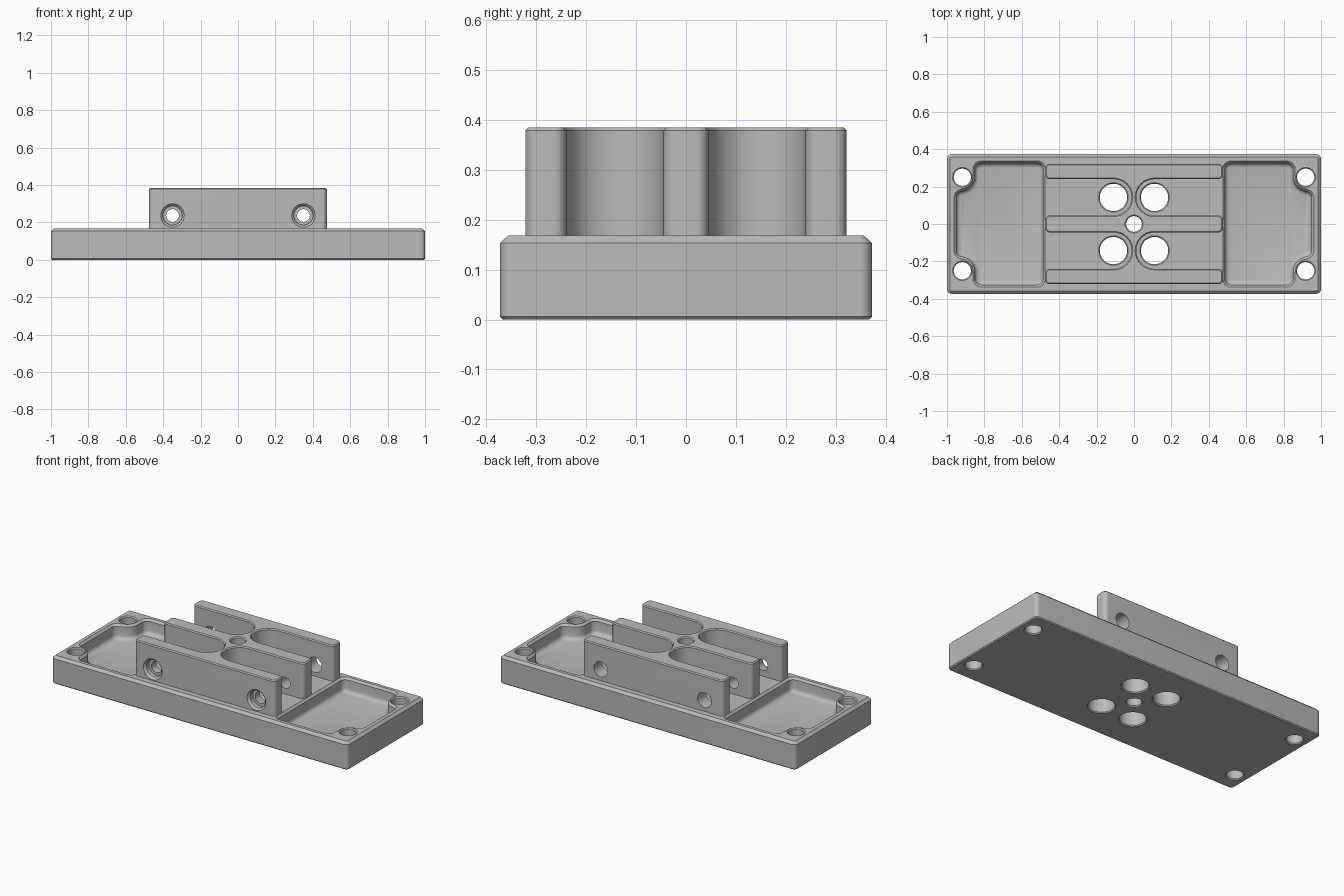
import bpy, bmesh, math
from mathutils import Matrix, Vector

if "Cube" in bpy.data.objects:
    bpy.data.objects.remove(bpy.data.objects["Cube"], do_unlink=True)

# Single metal colour
metal = bpy.data.materials.new("grey_metal")
metal.use_nodes = True
colour = (0.5, 0.5, 0.5, 1)
metal.diffuse_color = colour
metal.node_tree.nodes["Principled BSDF"].inputs["Base Color"].default_value = colour


def rounded(corners, steps=8):
    """Round a counter-clockwise right-angled outline of (x, y, radius); gives points and normals."""
    result = []
    for i, (x, y, r) in enumerate(corners):
        p = Vector((x, y))
        u = (Vector(corners[i - 1][:2]) - p).normalized()
        v = (Vector(corners[(i + 1) % len(corners)][:2]) - p).normalized()
        side = 1 if (-u).cross(v) > 0 else -1
        for k in range(steps + 1):
            t = math.pi / 2 * k / steps
            d = -(math.cos(t) * v + math.sin(t) * u)
            point = p + r * (u + v) + r * d
            if not result or (point - result[-1][0]).length > 1e-5:
                result.append((point, d * side))
    if (result[0][0] - result[-1][0]).length < 1e-5:
        result.pop()
    return result


def rect(w, h, r):
    return rounded([(w, -h, r), (w, h, r), (-w, h, r), (-w, -h, r)])


def circle(x, y, r):
    return [(p + Vector((x, y)), n) for p, n in rect(r, r, r)]


def mirror_x(corners):
    return [(-c[0], *c[1:]) for c in reversed(corners)]


def loft(name, outline, layers, matrix=Matrix()):
    """Stack the outline at each (height, inset) layer into a closed solid."""
    bm = bmesh.new()
    rings = [[bm.verts.new((*(p - n * inset), z)) for p, n in outline] for z, inset in layers]
    count = len(outline)
    for low, high in zip(rings, rings[1:]):
        for i in range(count):
            j = (i + 1) % count
            bm.faces.new((low[i], low[j], high[j], high[i]))
    bm.faces.new(rings[0][::-1])
    bm.faces.new(rings[-1])
    bm.transform(matrix)
    bmesh.ops.recalc_face_normals(bm, faces=bm.faces)
    mesh = bpy.data.meshes.new(name)
    bm.to_mesh(mesh)
    bm.free()
    mesh.materials.append(metal)
    obj = bpy.data.objects.new(name, mesh)
    bpy.context.collection.objects.link(obj)
    return obj


def carve(obj, cutters):
    """Cut every cutter from the part, then shade it."""
    for cutter in cutters:
        cutter.hide_render = True
        mod = obj.modifiers.new("cut", "BOOLEAN")
        mod.operation = "DIFFERENCE"
        mod.solver = "EXACT"
        mod.object = cutter
    bpy.context.view_layer.update()
    graph = bpy.context.evaluated_depsgraph_get()
    baked = bpy.data.meshes.new_from_object(obj.evaluated_get(graph))
    obj.modifiers.clear()
    obj.data = baked
    for cutter in cutters:
        bpy.data.objects.remove(cutter, do_unlink=True)
    bpy.ops.object.select_all(action="DESELECT")
    obj.select_set(True)
    bpy.context.view_layer.objects.active = obj
    bpy.ops.object.shade_smooth_by_angle(angle=math.radians(30))


TOP, BLOCK_TOP = 0.168, 0.385

# Base plate with chamfered rim
plate = loft("base_plate", rect(1, 0.373, 0.025),
             [(0, 0.006), (0.006, 0), (0.153, 0), (TOP, 0.016)])

# Recessed end pockets, stepped around the corner bosses
half = [(0.487, -0.325, 0.03), (0.85, -0.325, 0.035), (0.85, -0.175, 0.08), (0.95, -0.175, 0.035)]
pocket = half + [(x, -y, r) for x, y, r in reversed(half)]
pocket_layers = [(0.08, 0.022), (0.083, 0.011), (0.091, 0.003), (0.102, 0),
                 (0.156, 0), (TOP, -0.012), (0.2, -0.012)]
cutters = [loft("pocket_cutter", rounded(c), pocket_layers) for c in (pocket, mirror_x(pocket))]

# Corner screw holes, main holes and the centre hole
hole_layers = [(-0.01, -0.016), (0.006, 0), (0.162, 0), (0.182, -0.02)]
holes = [(0, 0, 0.042)]
for sx in (-1, 1):
    for sy in (-1, 1):
        holes += [(sx * 0.918, sy * 0.25, 0.046), (sx * 0.11, sy * 0.142, 0.073)]
cutters += [loft("hole_cutter", circle(*h), hole_layers) for h in holes]
carve(plate, cutters)

# Central block with three fins and round-ended slots
edge = [(0.475, -0.322, 0.025), (0.475, -0.24, 0.025), (0.012, -0.24, 0.0974),
        (0.012, -0.045, 0.0974), (0.475, -0.045, 0.025)]
edge += [(x, -y, r) for x, y, r in reversed(edge)]
block = loft("finned_block", rounded(edge + mirror_x(edge)),
             [(0.16, 0), (0.379, 0), (BLOCK_TOP, 0.006)])

# Cross bolt bores, counterbored at the front and wider at the back
bore_layers = [(-0.4, -0.012), (-0.2, -0.012), (-0.2, 0), (0.285, 0),
               (0.285, -0.017), (0.31, -0.017), (0.334, -0.041)]
turn = Matrix.Rotation(math.pi / 2, 4, "X")
cutters = [loft("bore_cutter", circle(x, 0.237, 0.034), bore_layers, turn) for x in (-0.35, 0.35)]
cutters.append(loft("centre_cutter", circle(0, 0, 0.042),
                    [(0.1, 0), (0.379, 0), (0.399, -0.02)]))
carve(block, cutters)
